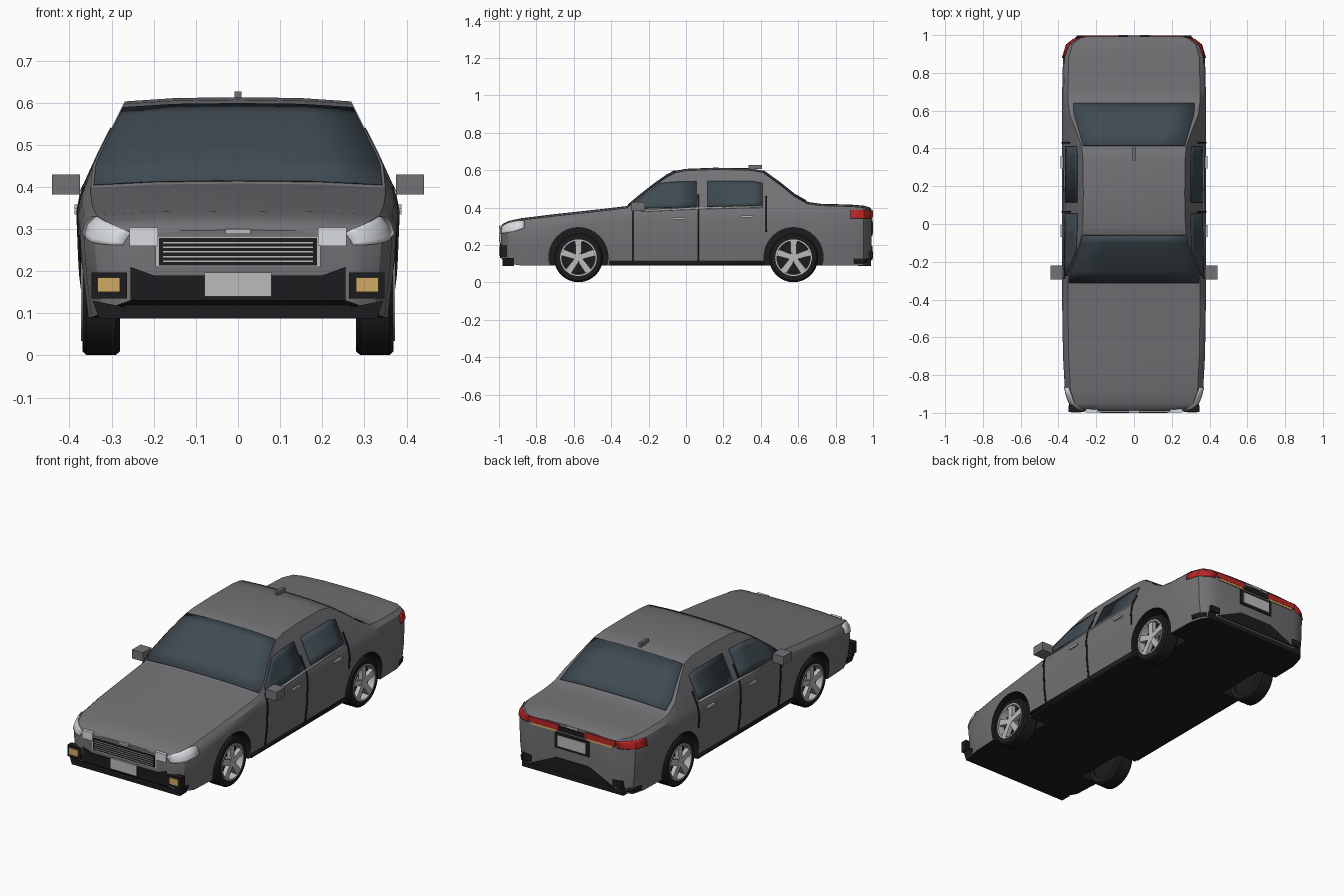
import bpy, bmesh
from math import sin, cos, pi

if "Cube" in bpy.data.objects:
    bpy.data.objects.remove(bpy.data.objects["Cube"])


def material(name, rgb):
    m = bpy.data.materials.new(name)
    m.diffuse_color = (*rgb, 1)
    m.use_nodes = True
    m.node_tree.nodes["Principled BSDF"].inputs["Base Color"].default_value = m.diffuse_color
    return m


PAINT = material("grey_paint", (0.17, 0.17, 0.18))
BLACK = material("black_trim", (0.012, 0.012, 0.013))
GLASS = material("dark_glass", (0.05, 0.07, 0.085))
SILVER = material("silver", (0.5, 0.5, 0.5))
CLEAR = material("clear_lens", (0.7, 0.72, 0.75))
RED = material("red_lens", (0.5, 0.02, 0.02))
AMBER = material("amber_lens", (0.65, 0.4, 0.12))

# Body stations: y, top height, half width, bottom height
STATIONS = [
    (-.99, .298, .27, .13), (-.98, .312, .30, .12), (-.95, .328, .34, .10), (-.88, .343, .366, .09),
    (-.70, .365, .376, .09), (-.45, .392, .38, .09), (-.315, .408, .38, .09), (-.25, .462, .38, .09),
    (-.17, .525, .38, .09), (-.10, .574, .38, .09), (-.055, .597, .38, .09), (0, .607, .38, .09),
    (.15, .613, .38, .09), (.33, .611, .38, .09), (.41, .598, .38, .09), (.50, .533, .38, .09),
    (.58, .469, .38, .09), (.65, .43, .38, .09), (.72, .42, .38, .09), (.88, .416, .376, .09),
    (.95, .41, .355, .09), (.98, .402, .315, .10), (.993, .388, .27, .12)]


def station(y):
    y = min(max(y, STATIONS[0][0]), STATIONS[-1][0])
    for a, b in zip(STATIONS, STATIONS[1:]):
        if y <= b[0]:
            f = (y - a[0]) / (b[0] - a[0])
            return [p + (q - p) * f for p, q in zip(a, b)]


def half_section(y):
    _, t, w, b = station(y)
    wt = min(.92 * w, .37 - .5 * (t - .41))
    return [(0, t), (.55 * wt, t - .002), (wt, t - .01), (.975 * w, min(.39, t - .03)),
            (w, min(.34, t - .06)), (.985 * w, .2), (.95 * w, b)]


def side_x(y, z):
    s = half_section(y)[2:]
    for (x0, z0), (x1, z1) in zip(s, s[1:]):
        if z >= z1:
            return x0 + (x1 - x0) * min(max((z - z0) / (z1 - z0), 0), 1)
    return s[-1][0]


def finish(name, verts, faces, mat, mirror=False, thick=0, smooth=True):
    me = bpy.data.meshes.new(name)
    me.from_pydata(verts, [], faces)
    bm = bmesh.new()
    bm.from_mesh(me)
    bmesh.ops.recalc_face_normals(bm, faces=bm.faces)
    bm.to_mesh(me)
    bm.free()
    me.materials.append(mat)
    o = bpy.data.objects.new(name, me)
    bpy.context.collection.objects.link(o)
    if smooth:
        shade(o)
    if thick:
        m = o.modifiers.new("Solidify", 'SOLIDIFY')
        m.thickness, m.offset = thick, 0
    if mirror:
        m = o.modifiers.new("Mirror", 'MIRROR')
        m.use_mirror_merge = False
    return o


def shade(o):
    bpy.ops.object.select_all(action='DESELECT')
    o.select_set(True)
    bpy.context.view_layer.objects.active = o
    bpy.ops.object.shade_smooth_by_angle(angle=0.5)


def grid(name, rows, mat, mirror=False, thick=.004):
    n = len(rows[0])
    faces = [(i * n + j, i * n + j + 1, (i + 1) * n + j + 1, (i + 1) * n + j)
             for i in range(len(rows) - 1) for j in range(n - 1)]
    return finish(name, [p for r in rows for p in r], faces, mat, mirror, thick)


def side_panel(name, cols, mat, n=5, off=.002):
    """Panel hugging the body side; cols are (y, low z, high z)."""
    rows = [[(side_x(y, lo + (hi - lo) * k / n) + off, y, lo + (hi - lo) * k / n)
             for k in range(n + 1)] for y, lo, hi in cols]
    return grid(name, rows, mat, True)


def prism(name, outline, y0, y1, mat, mirror=False):
    n = len(outline)
    verts = [(x, y, z) for y in (y0, y1) for x, z in outline]
    faces = [tuple(range(n)), tuple(range(n, 2 * n))]
    faces += [(i, (i + 1) % n, (i + 1) % n + n, i + n) for i in range(n)]
    return finish(name, verts, faces, mat, mirror, smooth=False)


def box(name, x0, x1, y0, y1, z0, z1, mat, mirror=False):
    return prism(name, [(x0, z0), (x1, z0), (x1, z1), (x0, z1)], y0, y1, mat, mirror)


def lathe(name, profile, cy, cz, mat, closed=True, mirror=True, n=40):
    """Revolve (x, radius) points about an axis along x."""
    verts = [(x, cy + r * cos(2 * pi * i / n), cz + r * sin(2 * pi * i / n))
             for i in range(n) for x, r in profile]
    m = len(profile)
    faces = [(i * m + j, i * m + (j + 1) % m, (i + 1) % n * m + (j + 1) % m, (i + 1) % n * m + j)
             for i in range(n) for j in range(m if closed else m - 1)]
    if not closed:
        faces += [tuple(i * m for i in range(n)), tuple(i * m + m - 1 for i in range(n))]
    return finish(name, verts, faces, mat, mirror)


# Body shell lofted through the stations
verts, faces = [], []
for s in STATIONS:
    h = half_section(s[0])
    loop = h + [(0, s[3])] + [(-x, z) for x, z in h[:0:-1]]
    verts += [(x, s[0], z) for x, z in loop]
n = len(loop)
for i in range(len(STATIONS) - 1):
    faces += [(i * n + j, i * n + (j + 1) % n, (i + 1) * n + (j + 1) % n, (i + 1) * n + j) for j in range(n)]
faces += [tuple(range(n)), tuple(range(len(verts) - n, len(verts)))]
body = finish("body", verts, faces, PAINT)
body.data.materials.append(BLACK)
for p in body.data.polygons:
    if p.normal.z < -.7:
        p.material_index = 1

# Wheel arches cut from the body, lined in black
for y in (-.575, .575):
    for side in (-1, 1):
        cutter = lathe("arch_cutter", [(.25 * side, .158), (.5 * side, .158)], y, .135, BLACK, False, False)
        cutter.hide_render = True
        mod = body.modifiers.new("Arch", 'BOOLEAN')
        mod.operation, mod.object, mod.solver = 'DIFFERENCE', cutter, 'EXACT'
        mod.material_mode = 'TRANSFER'
        bpy.context.view_layer.objects.active = body
        bpy.ops.object.modifier_apply(modifier=mod.name)
        bpy.data.objects.remove(cutter)
shade(body)

# Wheels: tyre, recessed disc, rim ring, hub and five spokes
for end, y in (("front", -.575), ("rear", .575)):
    z = .132
    lathe(end + "_tyre", [(.28, .095), (.28, .122), (.29, .131), (.36, .131), (.369, .122), (.369, .095)], y, z, BLACK)
    lathe(end + "_wheel_disc", [(.29, .098), (.335, .098)], y, z, BLACK, False)
    lathe(end + "_rim", [(.335, .088), (.335, .098), (.373, .098), (.373, .090)], y, z, SILVER)
    lathe(end + "_hub", [(.335, .026), (.37, .022)], y, z, SILVER, False, n=20)
    for k in range(5):
        a = pi / 2 + 2 * pi * k / 5
        vs = [(x, y + r * cos(a) - w * sin(a), z + r * sin(a) + w * cos(a))
              for x in (.345, .369) for r, w in ((.01, -.014), (.092, -.018), (.092, .018), (.01, .014))]
        finish(end + "_spoke", vs, [(0, 1, 2, 3), (4, 5, 6, 7)] + [(i, (i + 1) % 4, (i + 1) % 4 + 4, i + 4)
               for i in range(4)], SILVER, True, smooth=False)


# Windscreen and rear window follow the roof line
def screen(name, ys, k0, k1):
    rows = []
    for y in ys:
        k = k0 + (k1 - k0) * (y - ys[0]) / (ys[-1] - ys[0])
        (_, t), (xm, zm), (xe, ze) = half_section(y)[:3]
        ke = (k - .55) / .45
        edge, zk = xm + (xe - xm) * ke, zm + (ze - zm) * ke
        rows.append([(x, y, z + .003) for x, z in ((-edge, zk), (-xm, zm), (0, t), (xm, zm), (edge, zk))])
    grid(name, rows, GLASS)


screen("windscreen", [-.31, -.25, -.17, -.10, -.06], .98, .98)
screen("rear_window", [.415, .50, .58, .64], .97, .92)

# Side glass, belt trim, door gaps, sills and handles
side_panel("front_side_window", [(-.275, .395, .425), (-.2, .397, .482), (-.14, .398, .53), (-.06, .4, .537),
                                 (.055, .403, .54)], GLASS)
side_panel("rear_side_window", [(.115, .404, .54), (.36, .41, .54), (.41, .412, .53)], GLASS)
side_panel("belt_trim", [(-.24, .378, .386), (.06, .392, .4), (.41, .4, .408)], SILVER, 1, .003)
for y, hi in ((-.285, .40), (.065, .47), (.43, .46)):
    side_panel("door_gap", [(y - .004, .1 if y < .4 else .27, hi), (y + .004, .1 if y < .4 else .27, hi)], BLACK, 10)
side_panel("sill", [(-.41, .09, .113), (.42, .09, .113)], BLACK, 2, .004)
box("front_door_handle", .375, .388, -.07, -.005, .335, .346, SILVER, True)
box("rear_door_handle", .375, .388, .295, .36, .348, .358, SILVER, True)
box("door_mirror", .375, .442, -.295, -.22, .382, .43, PAINT, True)
box("roof_aerial", -.008, .008, .335, .405, .605, .627, PAINT)

# Front end
side_panel("headlight", [(-.989, .262, .292), (-.98, .262, .303), (-.965, .264, .311), (-.945, .268, .32),
                         (-.91, .275, .328), (-.865, .29, .33)], CLEAR, 5, .004)
box("inner_headlight", .19, .257, -.998, -.97, .26, .304, CLEAR, True)
box("nose_trim", -.03, .03, -1, -.97, .288, .3, SILVER)
box("grille_surround", -.196, .196, -.994, -.97, .21, .284, SILVER)
box("grille", -.188, .188, -.997, -.97, .214, .279, BLACK)
for i in range(5):
    box("grille_bar", -.178, .178, -1, -.98, .222 + .011 * i, .2255 + .011 * i, SILVER)
prism("front_bumper", [(-.255, .13), (.255, .13), (.255, .21), (.2, .19), (-.2, .19), (-.255, .21)],
      -.995, -.96, BLACK)
prism("front_skirt", [(-.33, .088), (.33, .088), (.345, .13), (.27, .115), (.255, .135), (-.255, .135),
                      (-.27, .115), (-.345, .13)], -.98, -.92, BLACK)
box("front_plate", -.08, .08, -1, -.97, .14, .197, SILVER)
box("fog_light_housing", .263, .348, -.994, -.96, .135, .197, BLACK, True)
box("fog_light", .28, .333, -.999, -.98, .15, .185, AMBER, True)

# Rear end
side_panel("tail_light", [(.88, .342, .385), (.92, .342, .386), (.95, .342, .386), (.97, .342, .385),
                          (.98, .342, .382), (.992, .342, .376)], RED, 5, .004)
box("inner_tail_light", .08, .265, .97, .999, .349, .38, RED, True)
box("rear_indicator", .09, .25, .97, .998, .338, .349, AMBER, True)
box("boot_trim", -.08, .08, .97, .997, .345, .372, BLACK)
box("boot_handle", -.035, .035, .97, 1, .376, .388, SILVER)
box("rear_plate_frame", -.105, .105, .97, .997, .248, .336, BLACK)
box("rear_plate", -.086, .086, .97, 1, .262, .322, SILVER)
prism("rear_diffuser", [(-.26, .12), (.26, .12), (.1, .195), (-.1, .195)], .96, .997, BLACK)
box("rear_skirt", -.31, .31, .92, .99, .088, .13, BLACK)
box("rear_reflector", .25, .305, .965, .999, .13, .165, BLACK, True)
side_panel("rear_side_trim", [(.9, .1, .125), (.95, .1, .125), (.97, .105, .125)], BLACK, 2, .003)
